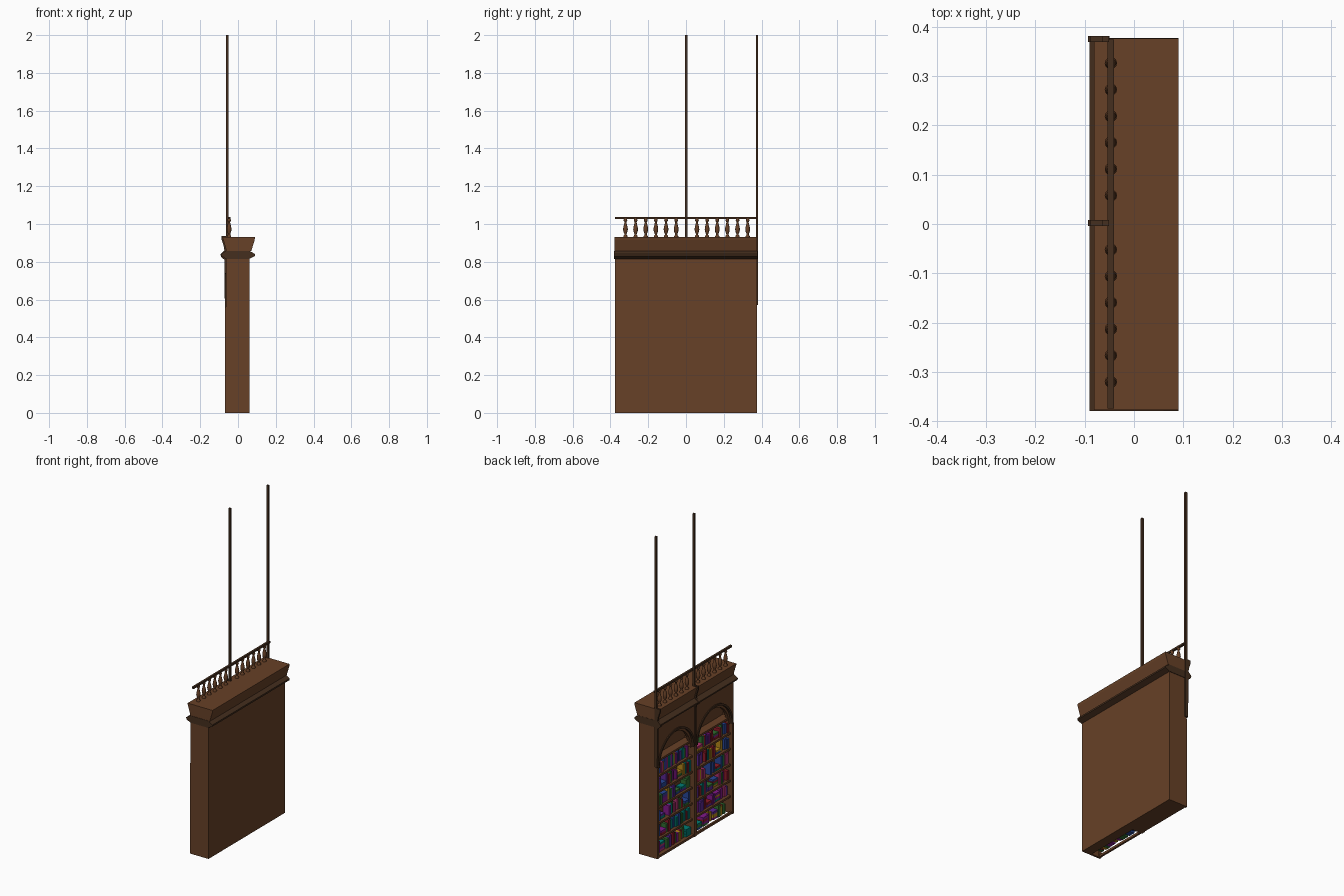
import bpy, bmesh, math, random
from mathutils import Matrix, Vector

if "Cube" in bpy.data.objects:
    bpy.data.objects.remove(bpy.data.objects["Cube"])

random.seed(4)


def mat(name, rgb):
    m = bpy.data.materials.new(name)
    m.diffuse_color = (*rgb, 1)
    m.use_nodes = True
    m.node_tree.nodes["Principled BSDF"].inputs["Base Color"].default_value = m.diffuse_color
    return m


WOOD = mat("wood", (0.135, 0.052, 0.02))
DARK = mat("dark_wood", (0.06, 0.028, 0.013))


def finish(bm, name, mats):
    bmesh.ops.recalc_face_normals(bm, faces=bm.faces)
    me = bpy.data.meshes.new(name)
    bm.to_mesh(me)
    bm.free()
    ob = bpy.data.objects.new(name, me)
    bpy.context.collection.objects.link(ob)
    for m in mats:
        me.materials.append(m)
    return ob


def add_box(bm, x, y, z, mi=0):
    c = Vector((sum(x) / 2, sum(y) / 2, sum(z) / 2))
    s = (x[1] - x[0], y[1] - y[0], z[1] - z[0], 1)
    r = bmesh.ops.create_cube(bm, size=1, matrix=Matrix.Translation(c) @ Matrix.Diagonal(s))
    for f in {f for v in r["verts"] for f in v.link_faces}:
        f.material_index = mi


def boxes(name, items, m=WOOD):
    bm = bmesh.new()
    for it in items:
        add_box(bm, *it)
    return finish(bm, name, [m])


def extrude(name, pts, vec, m=WOOD):
    # closed outline swept along a vector
    bm = bmesh.new()
    f = bm.faces.new([bm.verts.new(p) for p in pts])
    g = bmesh.ops.extrude_face_region(bm, geom=[f])
    bmesh.ops.translate(bm, vec=vec, verts=[v for v in g["geom"] if isinstance(v, bmesh.types.BMVert)])
    return finish(bm, name, [m])


W, SPRING, TOP = 0.375, 0.56, 0.825
MID, END = 0.012, 0.363            # inner edges of the two openings
BAYS = (-(MID + END) / 2, (MID + END) / 2)
R = (END - MID) / 2


def arc(c, r, n=20):
    return [(c + r * math.cos(math.pi * i / n), SPRING + r * math.sin(math.pi * i / n)) for i in range(n + 1)]


# solid back of the case, and the alcove walls
boxes("case_back", [((0.0, 0.06), (-W, W), (0, TOP))])
boxes("case_walls", [
    ((-0.052, 0.0), (-W, -END), (0, TOP)),
    ((-0.052, 0.0), (END, W), (0, TOP)),
    ((-0.052, 0.0), (-MID, MID), (0, TOP)),
    ((-0.052, 0.0), (-W, W), (0.745, TOP))])

# front frame with two arched openings
out = [(W, 0), (W, TOP), (-W, TOP), (-W, 0), (-END, 0)]
out += arc(BAYS[0], R)[::-1] + [(-MID, 0), (MID, 0)] + arc(BAYS[1], R)[::-1] + [(END, 0)]
extrude("front_frame", [(-0.063, y, z) for y, z in out], (0.012, 0, 0))

# stepped arch mouldings
for i, c in enumerate(BAYS):
    for nm, r0, r1, x0, d in (("outer", R - 0.008, R + 0.004, -0.069, 0.02),
                              ("inner", R - 0.022, R - 0.008, -0.055, 0.02)):
        ring = arc(c, r1) + arc(c, r0)[::-1]
        extrude(f"arch_{nm}_{i}", [(x0, y, z) for y, z in ring], (d, 0, 0), DARK if nm == "outer" else WOOD)

# pilasters up to the arch springing, and the sill
boxes("pilasters", [((-0.068, -0.05), (a, b), (0, SPRING))
                    for a, b in ((-W, -END + 0.003), (-MID, MID), (END - 0.003, W))])
boxes("sill", [((-0.064, -0.052), (-END, END), (0, 0.014))])

# shelves (the bay at -y has no floor)
shelves, ROWS, PITCH = [], 6, 0.098
for b, c in enumerate(BAYS):
    for k in range(ROWS + 1):
        if b == 0 and k == 0:
            continue
        z = k * PITCH
        shelves.append(((-0.052, 0.002), (c - R, c + R), (z, z + 0.012)))
boxes("shelves", shelves)

# books, upright with some lying in stacks
cols = [(0.25, 0.01, 0.02), (0.02, 0.06, 0.3), (0.0, 0.2, 0.17), (0.22, 0.01, 0.25), (0.45, 0.24, 0.01),
        (0.03, 0.15, 0.03), (0.1, 0.02, 0.28), (0.4, 0.03, 0.15)]
bm = bmesh.new()
for c in BAYS:
    for k in range(ROWS):
        z = k * PITCH + 0.012
        y = c - R + 0.004
        while y < c + R - 0.02:
            pick = random.random()
            front = -random.uniform(0.032, 0.046)
            if pick < 0.14 and y < c + R - 0.06:
                zz = z
                for _ in range(random.randint(2, 4)):
                    h = random.uniform(0.01, 0.016)
                    add_box(bm, (front, 0), (y, y + random.uniform(0.042, 0.052)), (zz, zz + h),
                            random.randrange(len(cols)))
                    zz += h
                y += 0.056
            elif pick < 0.24:
                y += random.uniform(0.01, 0.025)
            else:
                w = random.uniform(0.011, 0.021)
                add_box(bm, (front, 0), (y, y + w), (z, z + random.uniform(0.052, 0.078)),
                        random.randrange(len(cols)))
                y += w + 0.001
finish(bm, "books", [mat(f"book_{i}", c) for i, c in enumerate(cols)])

# cornice: dark lower moulding and flared crown, running the full width
band = [(-0.063, 0.815), (-0.074, 0.822), (-0.088, 0.83), (-0.09, 0.84), (-0.078, 0.848), (-0.063, 0.858)]
band += [(0.06, 0.858), (0.078, 0.848), (0.09, 0.84), (0.09, 0.83), (0.074, 0.822), (0.06, 0.815)]
extrude("cornice_band", [(x, -0.38, z) for x, z in band], (0, 0.758, 0), DARK)
crown = [(-0.062, 0.856), (-0.066, 0.875), (-0.081, 0.925), (-0.081, 0.93),
         (0.09, 0.93), (0.088, 0.915), (0.07, 0.856)]
extrude("cornice_crown", [(x, -0.378, z) for x, z in crown], (0, 0.755, 0))

# ladder-like uprights: strap hugging the cornice, then a tall pole
strap = [(-0.07, 0.57), (-0.071, 0.81), (-0.09, 0.826), (-0.093, 0.84), (-0.072, 0.86), (-0.076, 0.885),
         (-0.088, 0.92), (-0.088, 0.936), (-0.05, 0.936), (-0.05, 0.57)]
for nm, y in (("middle", 0.002), ("end", 0.376)):
    extrude(f"strap_{nm}", [(x, y - 0.006, z) for x, z in strap], (0, 0.012, 0), DARK)
    boxes(f"pole_{nm}", [((-0.064, -0.051), (y - 0.006, y + 0.006), (0.93, 2.0))], DARK)

# balustrade: hand rail and turned balusters
boxes("hand_rail", [((-0.054, -0.041), (-W, W), (1.026, 1.038))], DARK)
prof = [(0.0, 0.93), (0.011, 0.93), (0.011, 0.936), (0.006, 0.942), (0.006, 0.948), (0.011, 0.96), (0.0125, 0.972),
        (0.011, 0.984), (0.007, 1.0), (0.005, 1.01), (0.009, 1.016), (0.01, 1.021), (0.007, 1.028), (0.0, 1.028)]
for side in (-1, 1):
    for k in range(6):
        y = 0.003 + side * (0.055 + k * 0.0537)
        bm = bmesh.new()
        vs = [bm.verts.new((-0.047 + r, y, z)) for r, z in prof]
        es = [bm.edges.new(p) for p in zip(vs, vs[1:])]
        bmesh.ops.spin(bm, geom=vs + es, cent=(-0.047, y, 0), axis=(0, 0, 1), angle=2 * math.pi, steps=12)
        bmesh.ops.remove_doubles(bm, verts=bm.verts, dist=1e-5)
        ob = finish(bm, f"baluster_{'left' if side < 0 else 'right'}_{k}", [WOOD])
        bpy.ops.object.select_all(action='DESELECT')
        ob.select_set(True)
        bpy.context.view_layer.objects.active = ob
        bpy.ops.object.shade_smooth_by_angle(angle=math.radians(40))
